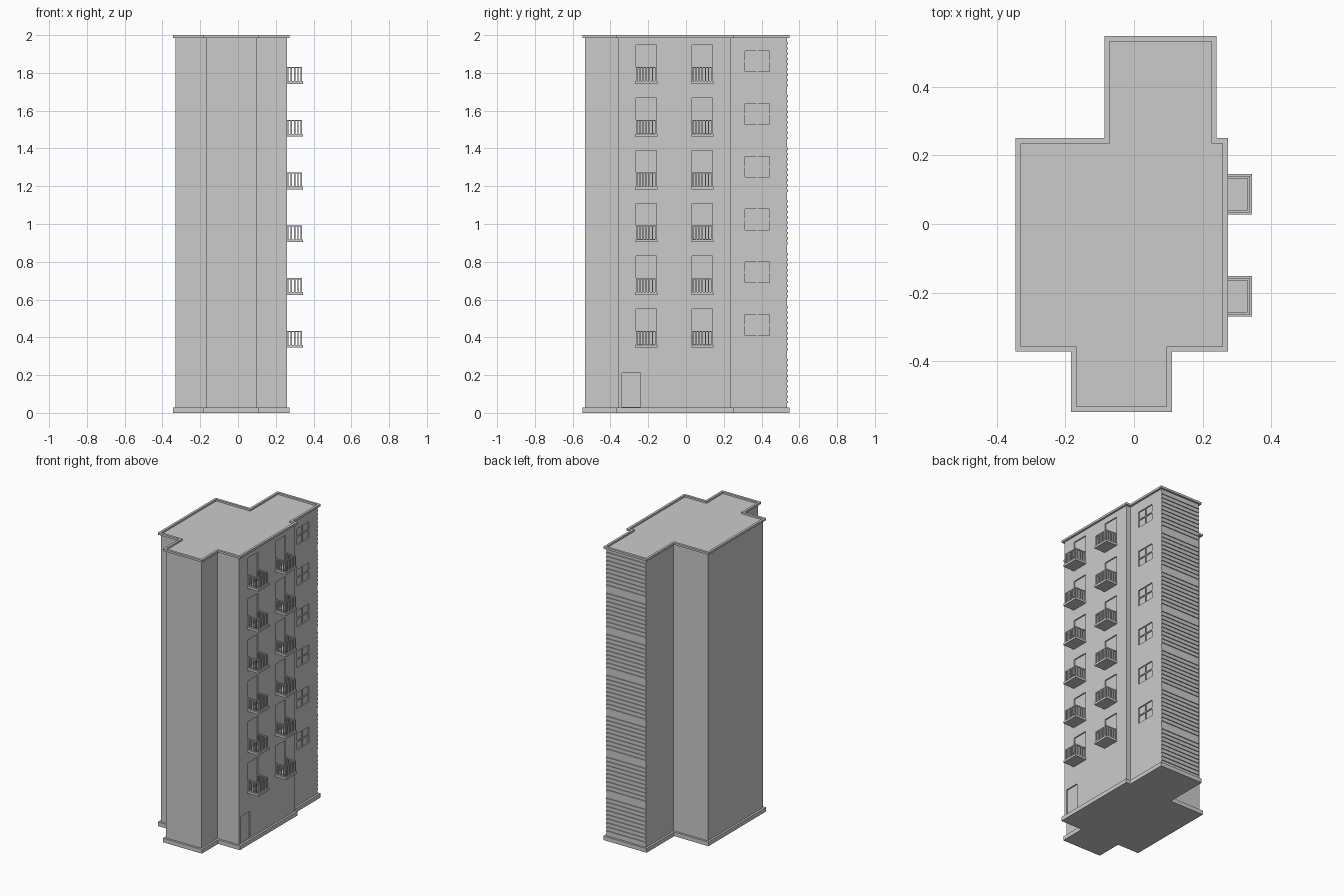
import bpy, bmesh

if "Cube" in bpy.data.objects:
    bpy.data.objects.remove(bpy.data.objects["Cube"])

PITCH = 0.2794      # storey height
SLAB_Z = 0.345      # underside of the lowest balcony
WALL_X = 0.26       # right wall of the main block
WING_X = 0.227      # right wall of the rear wing
BACK_Y = 0.534
BALCONIES = (-0.2105, 0.0865)
FLOORS = [SLAB_Z + i * PITCH for i in range(6)]


def outline(d):
    """Cross-shaped plan, wall line pushed outwards by d."""
    xl, xr, yf, yb = -0.331 - d, WALL_X + d, -0.358 - d, 0.237 + d
    fl, fr, f = -0.170 - d, 0.097 + d, -0.534 - d
    bl, br, b = -0.073 - d, WING_X + d, BACK_Y + d
    return [(fl, f), (fr, f), (fr, yf), (xr, yf), (xr, yb), (br, yb),
            (br, b), (bl, b), (bl, yb), (xl, yb), (xl, yf), (fl, yf)]


def finish(bm, name):
    bmesh.ops.recalc_face_normals(bm, faces=bm.faces)
    me = bpy.data.meshes.new(name)
    bm.to_mesh(me)
    bm.free()
    ob = bpy.data.objects.new(name, me)
    bpy.context.collection.objects.link(ob)
    return ob


def prism(name, d, z0, z1):
    bm = bmesh.new()
    lo = [bm.verts.new((x, y, z0)) for x, y in outline(d)]
    hi = [bm.verts.new((x, y, z1)) for x, y in outline(d)]
    bm.faces.new(lo)
    bm.faces.new(hi)
    for i in range(12):
        j = (i + 1) % 12
        bm.faces.new((lo[i], lo[j], hi[j], hi[i]))
    return finish(bm, name)


def ring(name, d_out, d_in, z0, z1):
    bm = bmesh.new()
    loops = [[bm.verts.new((x, y, z)) for x, y in outline(d)]
             for d, z in ((d_out, z0), (d_out, z1), (d_in, z1), (d_in, z0))]
    for k in range(4):
        a, b = loops[k], loops[(k + 1) % 4]
        for i in range(12):
            j = (i + 1) % 12
            bm.faces.new((a[i], a[j], b[j], b[i]))
    return finish(bm, name)


def boxes(name, items):
    """One object from (x0, x1, y0, y1, z0, z1) boxes."""
    bm = bmesh.new()
    for x0, x1, y0, y1, z0, z1 in items:
        vs = bmesh.ops.create_cube(bm, size=1)["verts"]
        for v in vs:
            v.co = (x1 if v.co.x > 0 else x0, y1 if v.co.y > 0 else y0,
                    z1 if v.co.z > 0 else z0)
    return finish(bm, name)


# Main mass, plinth and roof edge
walls = prism("walls", 0, 0.02, 1.988)
prism("plinth", 0.0135, 0, 0.028)
ring("roof_cornice", 0.0135, -0.002, 1.986, 2.0)

# Shallow recesses for doors and windows
REC = 0.008
WY0, WY1 = 0.312, 0.442
cuts = [(WALL_X - REC, WALL_X + 0.02, -0.34, -0.24, 0.03, 0.212)]
mullions = []
for z in FLOORS:
    for y in BALCONIES:
        cuts.append((WALL_X - REC, WALL_X + 0.02, y - 0.054, y + 0.054, z + 0.016, z + 0.205))
    z0, z1 = z + 0.065, z + 0.175
    cuts.append((WING_X - REC, WING_X + 0.02, WY0, WY1, z0, z1))
    ym, zm = (WY0 + WY1) / 2, (z0 + z1) / 2
    mullions += [(WING_X - REC - 0.002, WING_X - 0.002, ym - 0.004, ym + 0.004, z0, z1),
                 (WING_X - REC - 0.002, WING_X - 0.002, WY0, WY1, zm - 0.004, zm + 0.004)]
cutter = boxes("opening_cutter", cuts)
cutter.hide_render = True
cutter.hide_viewport = False
cutter.display_type = 'WIRE'
mod = walls.modifiers.new("openings", 'BOOLEAN')
mod.operation = 'DIFFERENCE'
mod.solver = 'EXACT'
mod.object = cutter
boxes("window_mullions", mullions)

# Balconies: slab, top rails and balusters
slabs, rails, bars = [], [], []
XO, T = 0.338, 0.007
for z in FLOORS:
    zs, zr = z + 0.015, z + 0.089
    for y in BALCONIES:
        slabs.append((WALL_X - 0.002, 0.344, y - 0.0585, y + 0.0585, z, zs))
        a, b = y - 0.053, y + 0.053
        rails.append((XO - T, XO, a, b, zr - 0.006, zr))
        for s in (a, b - T):
            rails.append((WALL_X - 0.002, XO - T, s, s + T, zr - 0.006, zr))
            for i in range(4):
                x = WALL_X + 0.001 + i * 0.0177
                bars.append((x, x + T, s, s + T, zs, zr - 0.006))
        for i in range(7):
            s = a + i * (b - a - T) / 6
            bars.append((XO - T, XO, s, s + T, zs, zr - 0.006))
boxes("balcony_slabs", slabs)
boxes("balcony_rails", rails)
boxes("balcony_balusters", bars)

# Horizontal slats on the rear wall, grouped by storey
slats = []
for g in range(7):
    for i in range(9):
        z = 0.052 + g * PITCH + i * 0.0278
        slats.append((-0.073, WING_X, BACK_Y - 0.002, BACK_Y + 0.006, z, z + 0.012))
boxes("rear_slats", slats)
